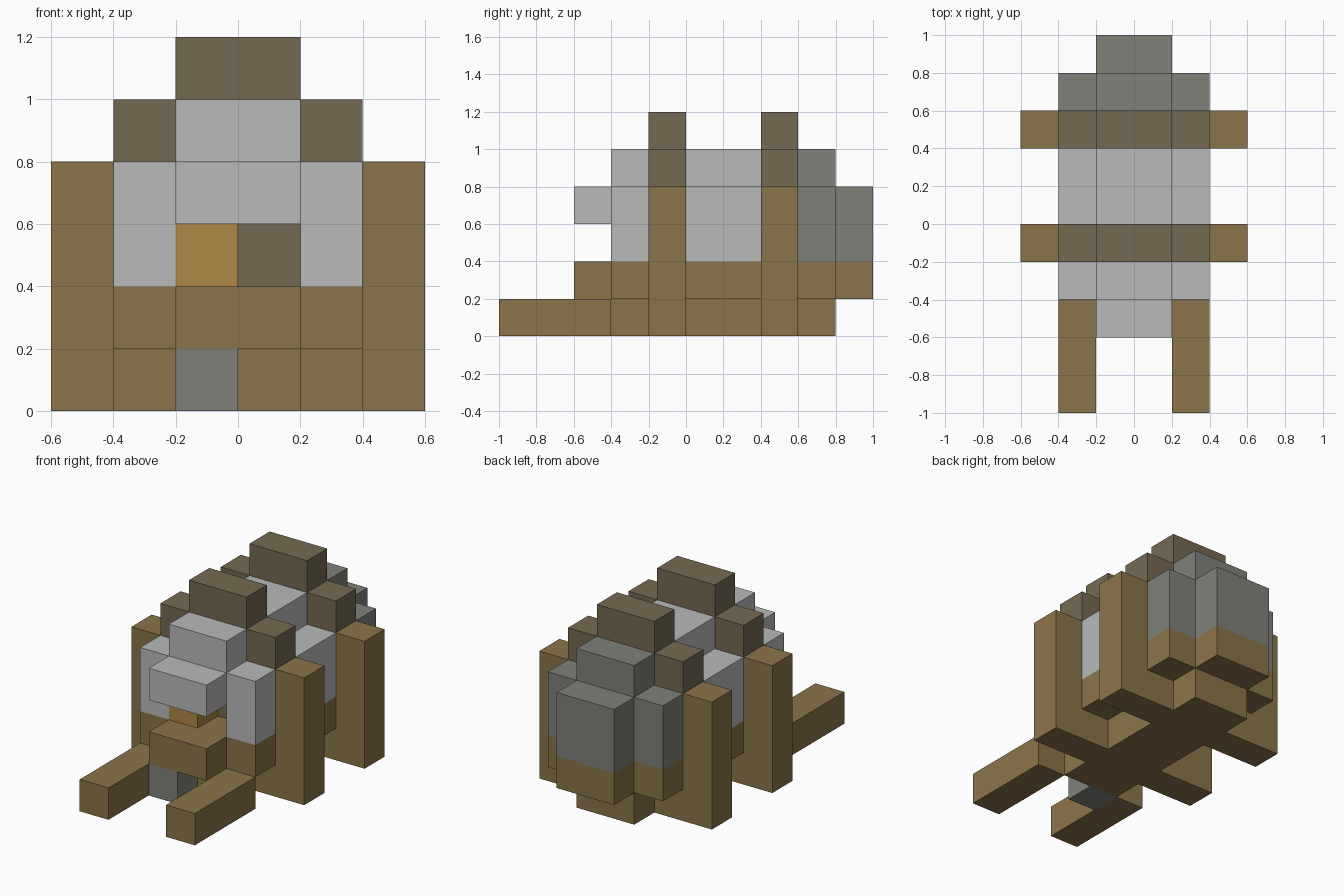
import bpy
import bmesh
from mathutils import Matrix, Vector

if "Cube" in bpy.data.objects:
    bpy.data.objects.remove(bpy.data.objects["Cube"], do_unlink=True)

U = 0.2  # block size


def material(name, rgb):
    linear = [((c / 255 + 0.055) / 1.055) ** 2.4 for c in rgb] + [1.0]
    mat = bpy.data.materials.new(name)
    mat.use_nodes = True
    mat.diffuse_color = linear
    bsdf = next(n for n in mat.node_tree.nodes if n.type == 'BSDF_PRINCIPLED')
    bsdf.inputs["Base Color"].default_value = linear
    bsdf.inputs["Roughness"].default_value = 0.9
    return mat


wood = material("wood", (139, 116, 74))
dark_wood = material("dark_wood", (117, 105, 82))
canvas = material("light_canvas", (184, 186, 185))
grey = material("grey_cloth", (128, 129, 122))
amber = material("amber", (176, 136, 70))


def block(name, mat, x, y, z, mirror=False):
    """Box from (min, max) ranges in block units, optionally mirrored across x."""
    bm = bmesh.new()
    for side in ((1, -1) if mirror else (1,)):
        size = Vector([r[1] - r[0] for r in (x, y, z)]) * U
        mid = Vector([side * sum(x), sum(y), sum(z)]) * U / 2
        bmesh.ops.create_cube(bm, size=1, matrix=Matrix.Translation(mid) @ Matrix.Diagonal(size.to_4d()))
    mesh = bpy.data.meshes.new(name)
    bm.to_mesh(mesh)
    bm.free()
    mesh.materials.append(mat)
    obj = bpy.data.objects.new(name, mesh)
    bpy.context.collection.objects.link(obj)
    return obj


MID = (-1, 1)   # centre column
SIDE = (1, 2)   # flanking columns

# Chassis, wagon bed and pulling shafts
block("chassis", wood, MID, (-2, 4), (0, 1))
block("bed_floor", wood, MID, (-2, 4), (1, 2))
block("bed_sides", wood, SIDE, (-2, 4), (1, 2), True)
block("bed_back", wood, MID, (4, 5), (1, 2))
block("shafts", wood, SIDE, (-5, -2), (0, 1), True)

# Driver bench, footstep and cargo
block("bench", wood, MID, (-3, -2), (1, 2))
block("footstep", grey, (-1, 0), (-3, -2), (0, 1))
block("cargo_box", amber, (-1, 0), (-2, -1), (2, 3))
block("cargo_chest", dark_wood, (0, 1), (-1, 0), (2, 3))

# Canvas cover
block("cover_sides", canvas, SIDE, (-2, 3), (2, 4), True)
block("cover_roof", canvas, MID, (-2, 3), (4, 5))
block("front_hood", canvas, MID, (-3, -2), (3, 4))

# Rear cover
block("rear_cover_sides", grey, SIDE, (3, 4), (2, 4), True)
block("rear_cover_roof", grey, MID, (3, 4), (4, 5))
block("rear_cover_end", grey, MID, (4, 5), (2, 4))

# Two stepped bows carried on outer posts
for label, y in (("front", (-1, 0)), ("rear", (2, 3))):
    block(label + "_posts", wood, (2, 3), y, (0, 4), True)
    block(label + "_axle", wood, SIDE, y, (0, 1), True)
    block(label + "_bow_shoulders", dark_wood, SIDE, y, (4, 5), True)
    block(label + "_bow_top", dark_wood, MID, y, (5, 6))
